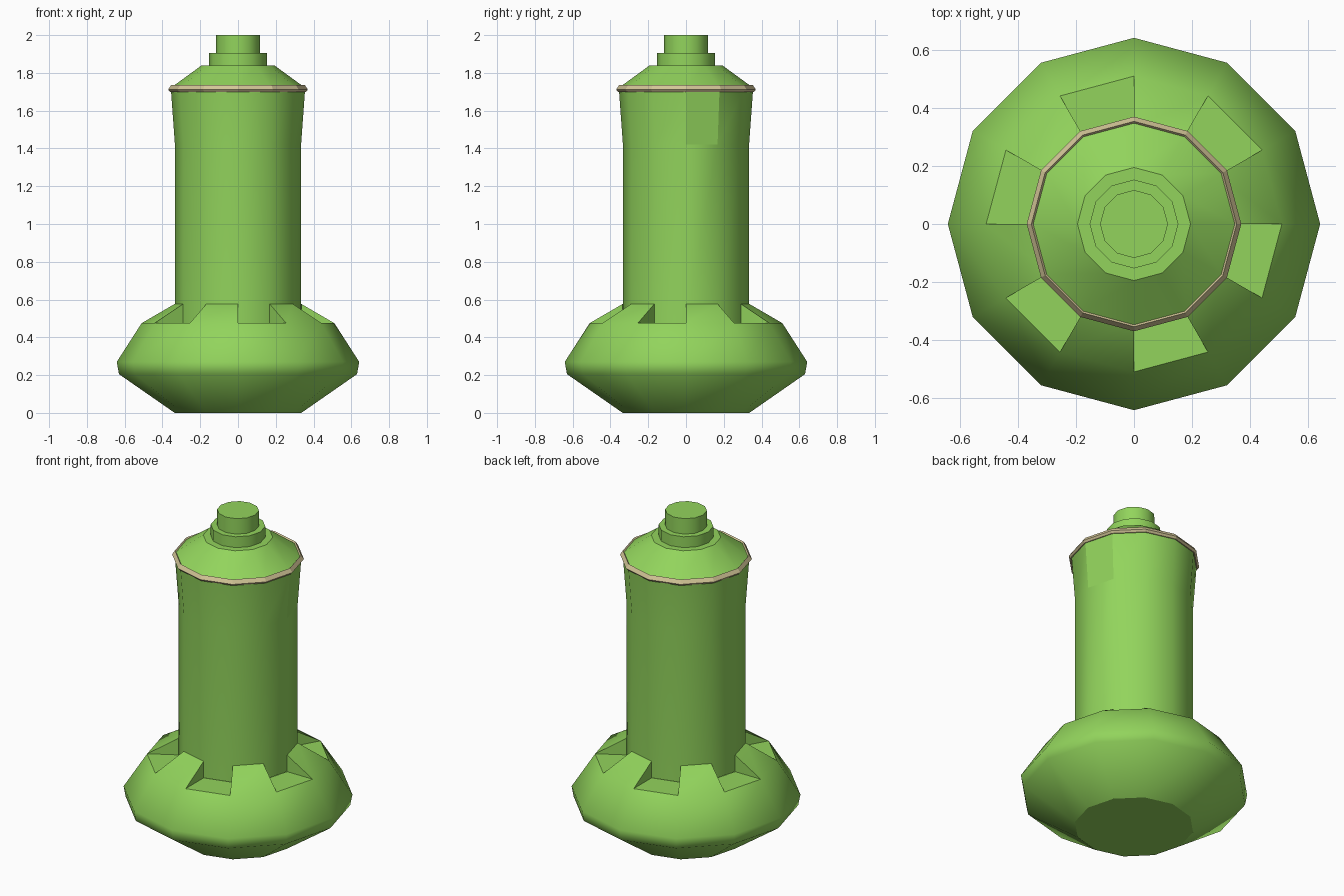
import bpy, bmesh
from math import cos, sin, tau, radians

SIDES = 12

cube = bpy.data.objects.get("Cube")
if cube:
    bpy.data.objects.remove(cube, do_unlink=True)


def material(name, color):
    mat = bpy.data.materials.new(name)
    mat.use_nodes = True
    mat.diffuse_color = (*color, 1)
    mat.node_tree.nodes["Principled BSDF"].inputs["Base Color"].default_value = (*color, 1)
    return mat


def ring(bm, r, z):
    return [bm.verts.new((r * cos(tau * i / SIDES), r * sin(tau * i / SIDES), z))
            for i in range(SIDES)]


def bridge(bm, a, b):
    return [bm.faces.new((a[i], a[(i + 1) % SIDES], b[(i + 1) % SIDES], b[i]))
            for i in range(SIDES)]


def finish(bm, name, mat, angle, flat=()):
    """Make the object, smooth it, and keep the listed faces flat."""
    bm.faces.index_update()
    flat_ids = [f.index for f in flat]
    mesh = bpy.data.meshes.new(name)
    bm.to_mesh(mesh)
    bm.free()
    mesh.materials.append(mat)
    obj = bpy.data.objects.new(name, mesh)
    bpy.context.collection.objects.link(obj)
    bpy.ops.object.select_all(action='DESELECT')
    obj.select_set(True)
    bpy.context.view_layer.objects.active = obj
    bpy.ops.object.shade_smooth_by_angle(angle=radians(angle))
    for i in flat_ids:
        mesh.polygons[i].use_smooth = False
    return obj


def turned(name, profile, mat, angle=30, cap=True, flat_faces=()):
    """Twelve-sided turned part from (radius, height) points, bottom to top."""
    bm = bmesh.new()
    rings = [ring(bm, r, z) for r, z in profile]
    sides = [bridge(bm, a, b) for a, b in zip(rings, rings[1:])]
    flat = [sides[band][i] for band, i in flat_faces]
    if cap:
        flat.append(bm.faces.new(rings[-1]))
    return finish(bm, name, mat, angle, flat)


green = material("leaf green", (0.288, 0.658, 0.107))
tan = material("pale tan", (0.65, 0.56, 0.31))

# Base: flared bowl whose sloping shoulder is notched in every second sector
bm = bmesh.new()
bowl = [ring(bm, r, z) for r, z in ((0.335, 0), (0.63, 0.205), (0.642, 0.27), (0.51, 0.475))]
for a, b in zip(bowl, bowl[1:]):
    bridge(bm, a, b)
outer = bowl[-1]
low, high = ring(bm, 0.335, 0.475), ring(bm, 0.335, 0.577)
flat = [bm.faces.new(reversed(bowl[0]))]
for i in range(SIDES):
    j = (i + 1) % SIDES
    if i % 2:
        flat.append(bm.faces.new((outer[i], outer[j], low[j], low[i])))
    else:
        bm.faces.new((outer[i], outer[j], high[j], high[i]))
        flat.append(bm.faces.new((outer[i], high[i], low[i])))
        flat.append(bm.faces.new((outer[j], low[j], high[j])))
finish(bm, "base", green, 50, flat)

# Column, slightly flared at the top, with one flat panel
turned("column", ((0.334, 0.475), (0.334, 1.42), (0.355, 1.71)), green, 35,
       flat_faces=[(1, 0)])

# Rim band around the shoulder
turned("rim_band", ((0.345, 1.70), (0.36, 1.70), (0.37, 1.712), (0.354, 1.735), (0.338, 1.715)),
       tan, 20, cap=False)

# Shoulder cone, collar and nozzle
turned("shoulder", ((0.35, 1.725), (0.195, 1.838)), green, 35)
turned("collar", ((0.153, 1.83), (0.153, 1.905)), green, 35)
turned("nozzle", ((0.117, 1.90), (0.117, 2.0)), green, 35)
